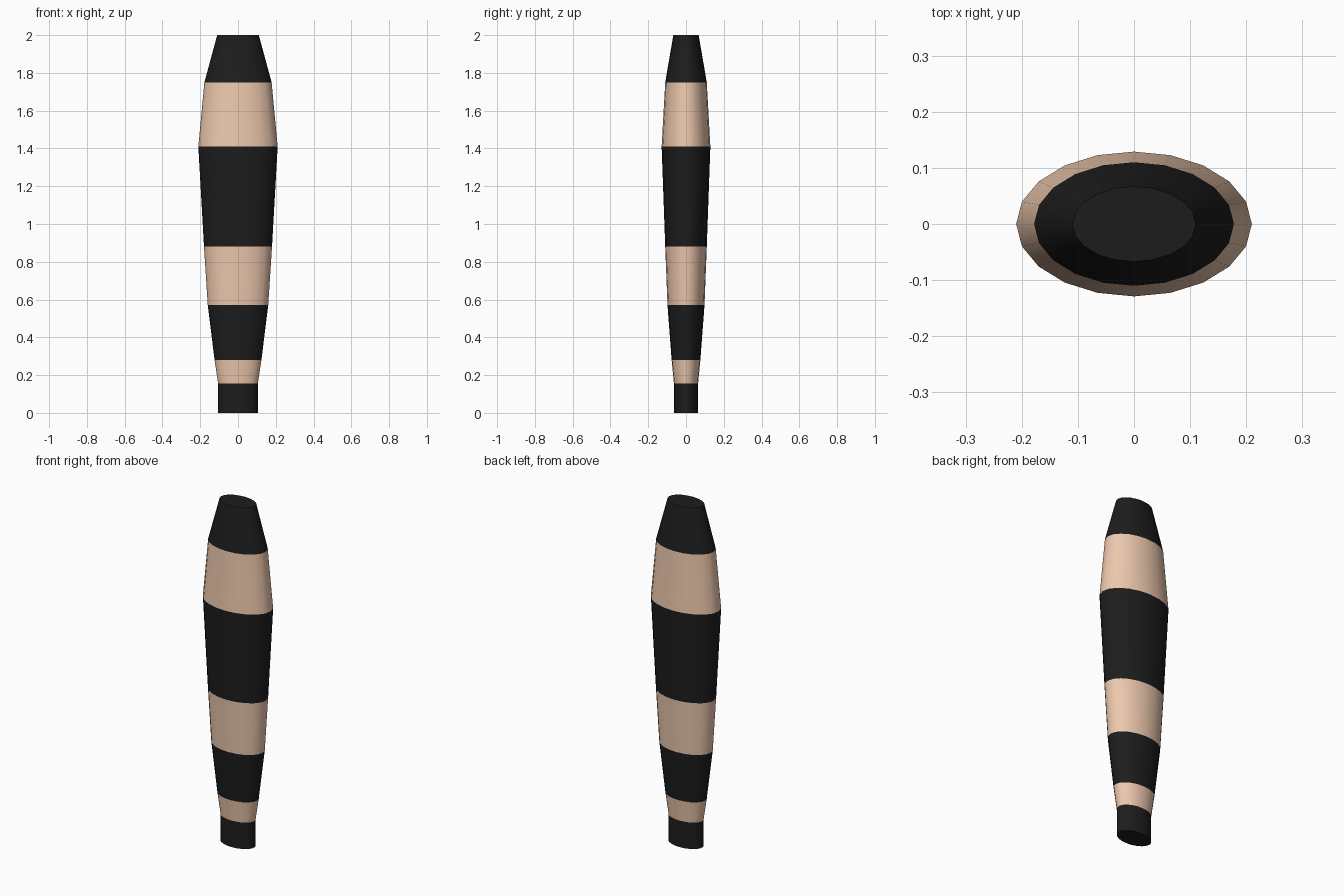
import bpy, bmesh, math

if "Cube" in bpy.data.objects:
    bpy.data.objects.remove(bpy.data.objects["Cube"])

SIDES = 20

def material(name, rgb):
    m = bpy.data.materials.new(name)
    m.diffuse_color = (*rgb, 1)
    m.use_nodes = True
    m.node_tree.nodes["Principled BSDF"].inputs["Base Color"].default_value = m.diffuse_color
    return m

black = material("black", (0.012, 0.012, 0.012))
tan = material("tan", (0.85, 0.58, 0.42))

# Elliptical cross-sections: height, half width, half depth
rings = [(0.0, 0.105, 0.064), (0.155, 0.105, 0.064), (0.28, 0.124, 0.076),
         (0.57, 0.16, 0.098), (0.88, 0.18, 0.11), (1.41, 0.21, 0.129),
         (1.75, 0.178, 0.11), (2.0, 0.11, 0.067)]

# One band between each pair of neighbouring sections, bottom to top
names = ["bottom_grip", "lower_stripe", "lower_band", "middle_stripe",
         "middle_band", "upper_stripe", "top_band"]

def ring(bm, z, a, b):
    return [bm.verts.new((a * math.cos(t), b * math.sin(t), z))
            for t in (2 * math.pi * i / SIDES for i in range(SIDES))]

def band(name, lower, upper, mat, cap_bottom, cap_top):
    bm = bmesh.new()
    lo, hi = ring(bm, *lower), ring(bm, *upper)
    for i in range(SIDES):
        j = (i + 1) % SIDES
        bm.faces.new((lo[i], lo[j], hi[j], hi[i]))
    if cap_bottom:
        bm.faces.new(lo[::-1])
    if cap_top:
        bm.faces.new(hi)
    mesh = bpy.data.meshes.new(name)
    bm.to_mesh(mesh)
    bm.free()
    mesh.materials.append(mat)
    obj = bpy.data.objects.new(name, mesh)
    bpy.context.collection.objects.link(obj)
    bpy.ops.object.select_all(action='DESELECT')
    obj.select_set(True)
    bpy.context.view_layer.objects.active = obj
    bpy.ops.object.shade_smooth_by_angle(angle=math.radians(40))

for k, name in enumerate(names):
    band(name, rings[k], rings[k + 1], tan if k % 2 else black,
         k == 0, k == len(names) - 1)
